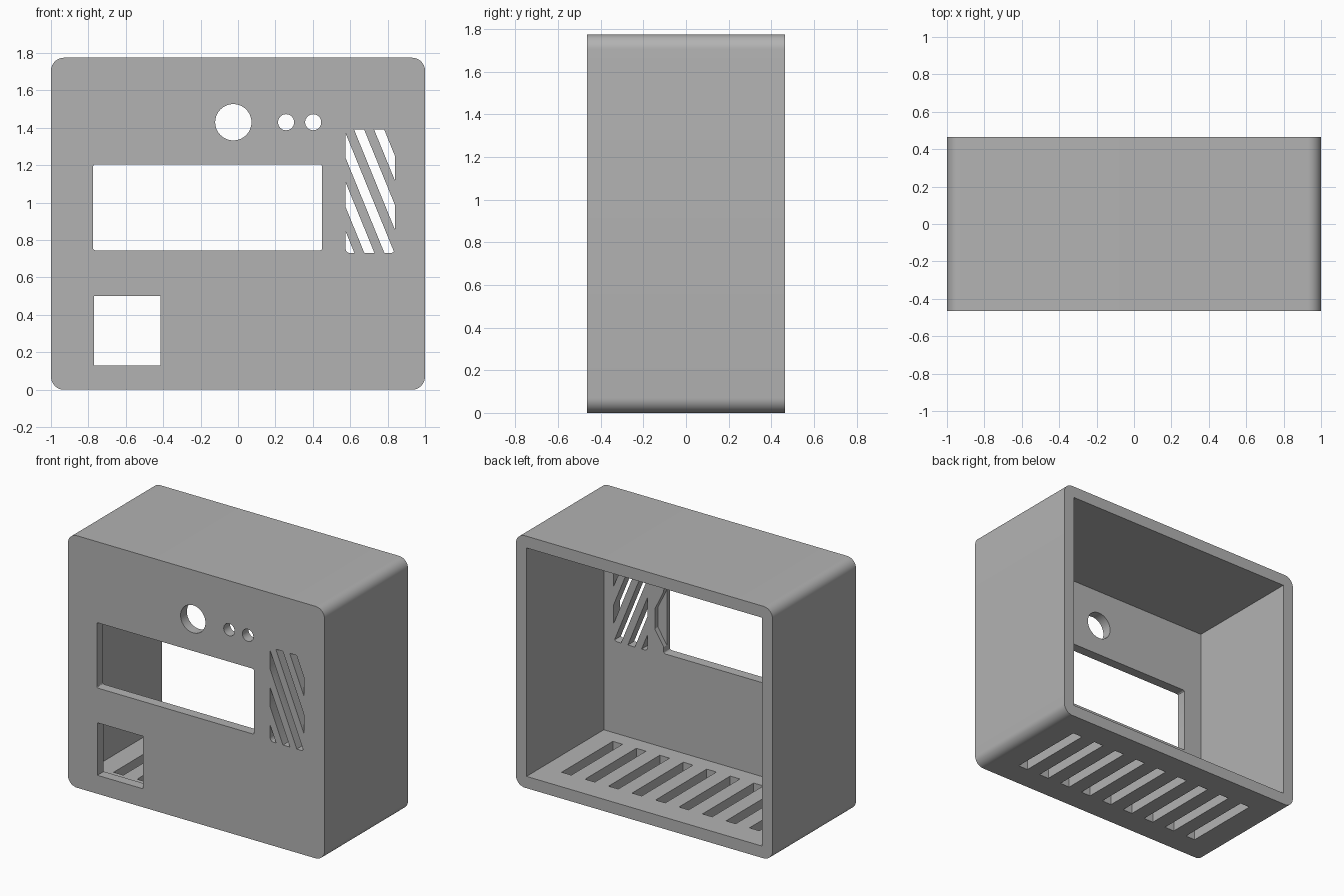
import bpy, bmesh
from math import sin, cos, pi, tau
from mathutils import Vector

old = bpy.data.objects.get("Cube")
if old:
    bpy.data.objects.remove(old, do_unlink=True)

HALF_DEPTH = 0.465
HEIGHT = 1.775
WALL = 0.083
PANEL_BACK = -0.395      # inner face of the front panel

grey = bpy.data.materials.new("Plain grey")
grey.use_nodes = True
grey.diffuse_color = (0.45, 0.45, 0.45, 1)
grey.node_tree.nodes["Principled BSDF"].inputs["Base Color"].default_value = grey.diffuse_color


def rounded_rect(x0, x1, z0, z1, radius=0.0, steps=1):
    """Outline of a rectangle with optionally rounded (or chamfered) corners."""
    if not radius:
        return [(x1, z1), (x0, z1), (x0, z0), (x1, z0)]
    centres = [(x1 - radius, z1 - radius), (x0 + radius, z1 - radius),
               (x0 + radius, z0 + radius), (x1 - radius, z0 + radius)]
    return [(cx + radius * cos((q + i / steps) * pi / 2),
             cz + radius * sin((q + i / steps) * pi / 2))
            for q, (cx, cz) in enumerate(centres) for i in range(steps + 1)]


def circle(cx, cz, radius, sides=48):
    return [(cx + radius * cos(tau * i / sides), cz + radius * sin(tau * i / sides))
            for i in range(sides)]


def prism(name, outline, y0, y1, clips=()):
    """Extrude an x-z outline along y, after trimming it by (point, normal) planes."""
    bm = bmesh.new()
    bm.faces.new([bm.verts.new((x, y0, z)) for x, z in outline])
    for point, normal in clips:
        bmesh.ops.bisect_plane(bm, geom=bm.verts[:] + bm.edges[:] + bm.faces[:],
                               plane_co=point, plane_no=normal, clear_outer=True)
    new = bmesh.ops.extrude_face_region(bm, geom=bm.faces[:])["geom"]
    bmesh.ops.translate(bm, vec=(0, y1 - y0, 0),
                        verts=[v for v in new if isinstance(v, bmesh.types.BMVert)])
    bmesh.ops.recalc_face_normals(bm, faces=bm.faces[:])
    mesh = bpy.data.meshes.new(name)
    bm.to_mesh(mesh)
    bm.free()
    mesh.materials.append(grey)
    obj = bpy.data.objects.new(name, mesh)
    bpy.context.collection.objects.link(obj)
    return obj


# Outer block with rounded long edges
case = prism("enclosure_case", rounded_rect(-1, 1, 0, HEIGHT, 0.07, 10),
             -HALF_DEPTH, HALF_DEPTH)
cutters = []


def cut(name, outline, y0=-0.6, y1=-0.3, clips=()):
    cutters.append(prism(name, outline, y0, y1, clips))


# Open back cavity
cut("cavity", rounded_rect(-1 + WALL, 1 - WALL, WALL, HEIGHT - WALL), PANEL_BACK, 0.6)

# Front panel openings
cut("display_window", rounded_rect(-0.775, 0.45, 0.745, 1.205, 0.012, 3))
cut("square_opening", rounded_rect(-0.77, -0.415, 0.13, 0.5))
cut("large_round_hole", circle(-0.025, 1.43, 0.097))
for x in (0.257, 0.402):
    cut("small_round_hole", circle(x, 1.43, 0.043, 32))

# Tapered pocket behind the display window's left edge
cut("window_pocket", [(0.4, 1.18), (0.4, 0.79), (0.45, 0.79),
                      (0.52, 0.9), (0.52, 1.04), (0.45, 1.18)], PANEL_BACK - 0.035)

# Slanted speaker slots trimmed to one grille area
slope = Vector((2.45, 0, 1))
for k in range(5):
    low = Vector((0.575, 0, 0.715 + 0.2625 * k))
    high = low + Vector((0, 0, 0.132))
    cut("speaker_slot", rounded_rect(0.575, 0.84, 0.73, 1.39, 0.025, 3),
        clips=[(low, -slope), (high, slope)])

# Row of floor vents
for k in range(-4, 5):
    x = k * 0.183
    cut("floor_vent", rounded_rect(x - 0.038, x + 0.038, -0.1, 0.2), -0.285, 0.285)

# Apply all cuts, then drop the cutters
bpy.context.view_layer.objects.active = case
for cutter in cutters:
    mod = case.modifiers.new("cut", "BOOLEAN")
    mod.operation = "DIFFERENCE"
    mod.solver = "EXACT"
    mod.object = cutter
    bpy.ops.object.modifier_apply(modifier=mod.name)
    bpy.data.objects.remove(cutter, do_unlink=True)

bpy.ops.object.select_all(action="DESELECT")
case.select_set(True)
bpy.ops.object.shade_smooth_by_angle(angle=pi / 6)
